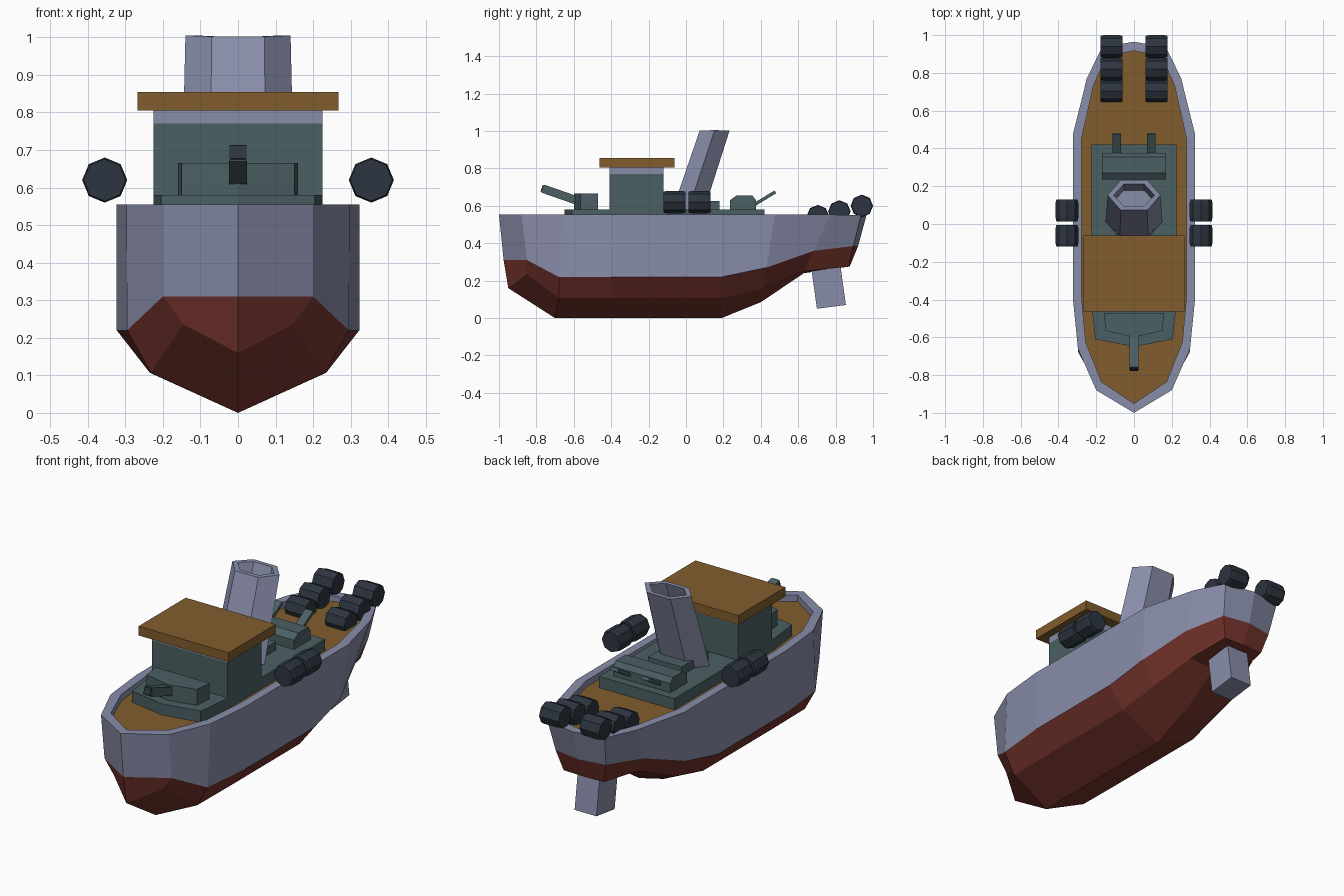
import bpy, bmesh, math
from mathutils import Vector

if "Cube" in bpy.data.objects:
    bpy.data.objects.remove(bpy.data.objects["Cube"])


def material(name, rgb):
    m = bpy.data.materials.new(name)
    m.diffuse_color = (*rgb, 1)
    m.use_nodes = True
    m.node_tree.nodes["Principled BSDF"].inputs["Base Color"].default_value = m.diffuse_color
    return m


GREY = material("blue_grey", (0.25, 0.27, 0.40))
RED = material("red_bottom", (0.18, 0.034, 0.025))
WOOD = material("wood", (0.22, 0.11, 0.027))
TEAL = material("teal", (0.07, 0.115, 0.125))
DARK = material("dark_drum", (0.026, 0.035, 0.05))


def finish(bm, name, mat):
    bmesh.ops.remove_doubles(bm, verts=bm.verts, dist=1e-4)
    bmesh.ops.recalc_face_normals(bm, faces=bm.faces)
    me = bpy.data.meshes.new(name)
    bm.to_mesh(me)
    bm.free()
    me.materials.append(mat)
    ob = bpy.data.objects.new(name, me)
    bpy.context.collection.objects.link(ob)
    return ob


def loft(name, rings, mat):
    """Closed rings joined in order, capped at both ends."""
    bm = bmesh.new()
    vs = [[bm.verts.new(p) for p in r] for r in rings]
    n = len(vs[0])
    for a, b in zip(vs, vs[1:]):
        for i in range(n):
            j = (i + 1) % n
            bm.faces.new((a[i], a[j], b[j], b[i]))
    bm.faces.new(vs[0])
    bm.faces.new(vs[-1])
    return finish(bm, name, mat)


def prism(name, outline, z0, z1, mat):
    return loft(name, [[(x, y, z) for x, y in outline] for z in (z0, z1)], mat)


def box(name, hx, y0, y1, z0, z1, mat):
    return prism(name, [(-hx, y0), (hx, y0), (hx, y1), (-hx, y1)], z0, z1, mat)


def bar(name, a, b, w, h, mat):
    """Rectangular bar between two points in a y-z plane."""
    a, b = Vector(a), Vector(b)
    up = Vector((1, 0, 0)).cross(b - a).normalized() * h / 2
    side = Vector((w / 2, 0, 0))
    return loft(name, [[p - side - up, p + side - up, p + side + up, p - side + up]
                       for p in (a, b)], mat)


def half_strips(name, rows, mat):
    """Quads between matching rows of half-hull points, mirrored in x."""
    bm = bmesh.new()
    for sx in (1, -1):
        vs = [[bm.verts.new((sx * x, y, z)) for x, y, z in r] for r in rows]
        for a, b in zip(vs, vs[1:]):
            for i in range(len(a) - 1):
                bm.faces.new((a[i], a[i + 1], b[i + 1], b[i]))
    bmesh.ops.remove_doubles(bm, verts=bm.verts, dist=1e-4)
    bmesh.ops.dissolve_degenerate(bm, dist=1e-4, edges=bm.edges)
    return finish(bm, name, mat)


# Hull lines, bow to stern
sheer = [(0, -1, .555), (.2, -.88, .555), (.297, -.66, .555), (.323, -.4, .555), (.323, .19, .555),
         (.323, .475, .555), (.25, .77, .553), (.17, .935, .55), (0, .965, .55)]
seam = [(0, -.975, .31), (.2, -.85, .31), (.295, -.68, .22), (.323, -.4, .22), (.323, .19, .22),
        (.305, .43, .27), (.225, .685, .36), (.15, .895, .385), (0, .92, .385)]
chine = [(0, -.95, .16), (.145, -.85, .235), (.232, -.68, .107), (.235, -.4, .107), (.235, .19, .107),
         (.215, .41, .155), (.15, .63, .25), (.12, .87, .275), (0, .875, .275)]
keel = [(0, y, z) for y, z in [(-.95, .16), (-.95, .16), (-.7, 0), (-.4, 0), (.19, 0),
                               (.4, .085), (.63, .24), (.87, .275), (.875, .275)]]
rim = [(x * .86, y * .95, z) for x, y, z in sheer]
deck_line = [(x, y, .52) for x, y, z in rim]
half_strips("hull_topsides", [seam, sheer, rim, deck_line], GREY)
half_strips("hull_bottom", [seam, chine, keel], RED)
outline = [p[:2] for p in deck_line] + [(-x, y) for x, y, z in deck_line[-2:0:-1]]
prism("deck", outline, .49, .52, WOOD)

# Rudder
loft("rudder", [[(-.065, a, za), (.065, a, za), (.065, b, zb), (-.065, b, zb)]
                for a, za, b, zb in ((.70, .05, .855, .07), (.665, .30, .82, .32))], GREY)

# Superstructure
prism("superstructure_base", [(-.225, .42), (-.225, -.43), (-.205, -.61), (0, -.65),
                              (.205, -.61), (.225, -.43), (.225, .42)], .51, .58, TEAL)
box("bridge", .225, -.41, -.12, .58, .77, TEAL)
box("bridge_window_band", .225, -.41, -.12, .77, .805, GREY)
box("bridge_roof", .268, -.463, -.062, .805, .855, WOOD)
box("funnel_base", .1, -.05, .18, .58, .625, TEAL)

# Raked six-sided funnel with hollow top
HEX = [(1, 0), (.5, 1), (-.5, 1), (-1, 0), (-.5, -1), (.5, -1)]
loft("funnel", [[(x * rx, cy + y * ry, z + abs(x) * .005) for x, y in HEX]
                for rx, ry, cy, z in ((.15, .085, .012, .575), (.14, .08, .153, 1.0),
                                      (.108, .058, .153, 1.0), (.108, .058, .12, .90))], GREY)

# Bow gun
prism("bow_gun_house", [(-.16, -.47), (-.15, -.565), (0, -.60), (.15, -.565), (.16, -.47)],
      .58, .665, TEAL)
bar("bow_gun_barrel", (0, -.55, .617), (0, -.765, .692), .048, .045, TEAL)
bar("bow_gun_muzzle", (0, -.765, .692), (0, -.772, .6945), .04, .036, DARK)

# Stern twin gun
section = [(.235, .58), (.235, .63), (.27, .655), (.355, .655), (.375, .63), (.375, .58)]
loft("stern_gun_house", [[(x, y, z) for y, z in section] for x in (-.17, .17)], TEAL)
for s, side in ((-1, "left"), (1, "right")):
    bar(f"stern_gun_barrel_{side}", (s * .092, .35, .597), (s * .092, .478, .675), .046, .017, TEAL)


# Eight-sided drums
def drum(name, c, along_y):
    rings = []
    for t, r in ((-.058, .056), (-.04, .06), (.04, .06), (.058, .056)):
        ring = []
        for k in range(8):
            u, v = r * math.cos(k * math.pi / 4), r * math.sin(k * math.pi / 4)
            off = (u, t, v) if along_y else (t, u, v)
            ring.append(Vector(c) + Vector(off))
        rings.append(ring)
    loft(name, rings, DARK)


for s, side in ((-1, "left"), (1, "right")):
    for i, (y, z) in enumerate(((.705, .545), (.82, .57), (.94, .60))):
        drum(f"stern_drum_{side}_{i + 1}", (s * .12, y, z), False)
    for i, y in enumerate((-.062, .072)):
        drum(f"side_drum_{side}_{i + 1}", (s * .355, y, .62), True)
